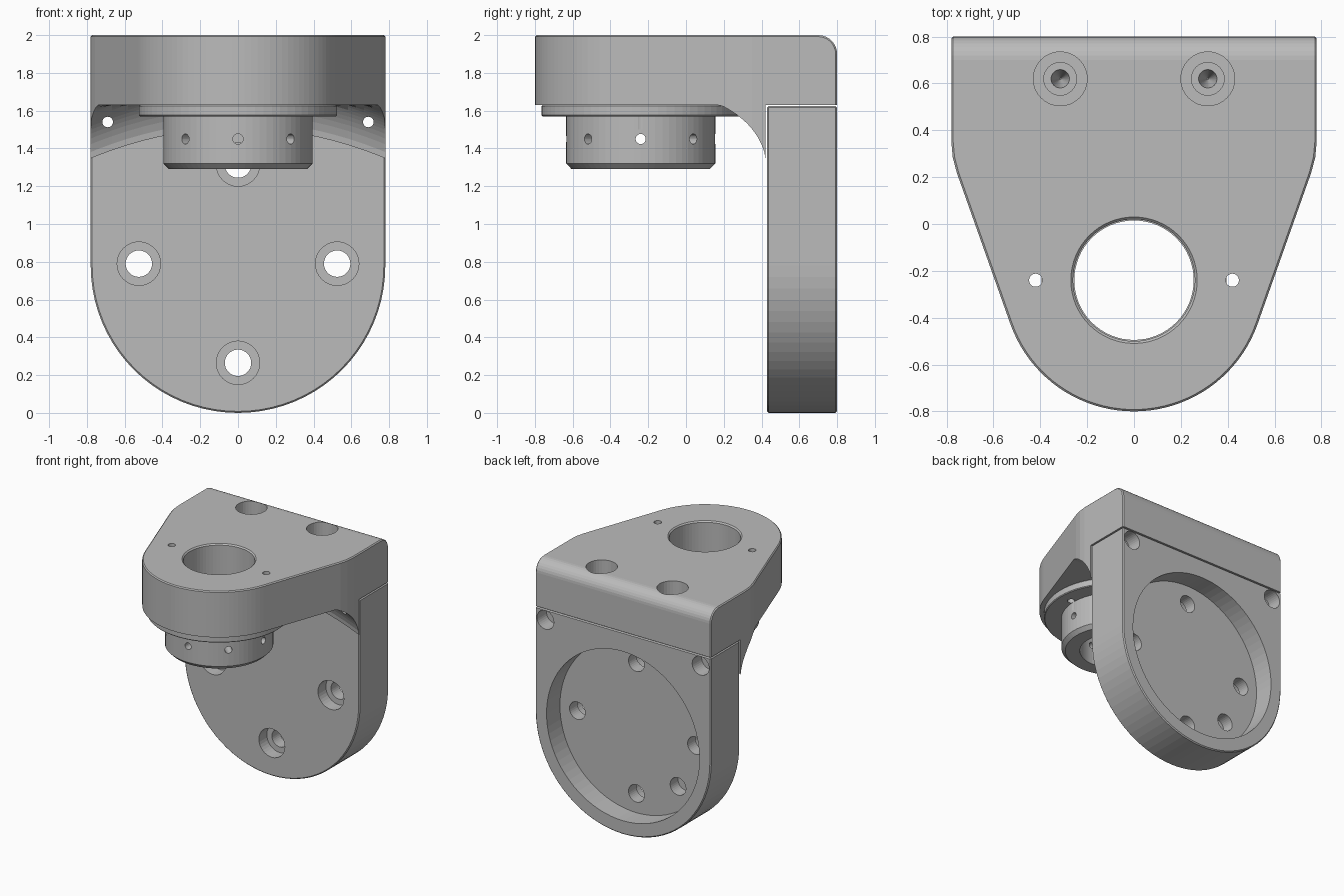
import bpy, bmesh, math
from mathutils import Matrix, Vector

if "Cube" in bpy.data.objects:
    bpy.data.objects.remove(bpy.data.objects["Cube"])

grey = bpy.data.materials.new("machined_grey")
grey.use_nodes = True
grey.diffuse_color = (0.5, 0.5, 0.5, 1)
grey.node_tree.nodes["Principled BSDF"].inputs["Base Color"].default_value = (0.5, 0.5, 0.5, 1)


def finish(bm, name):
    bmesh.ops.recalc_face_normals(bm, faces=bm.faces)
    mesh = bpy.data.meshes.new(name)
    bm.to_mesh(mesh)
    bm.free()
    mesh.materials.append(grey)
    ob = bpy.data.objects.new(name, mesh)
    bpy.context.collection.objects.link(ob)
    return ob


def prism(name, points, depth):
    """Extrude a planar outline along the depth vector."""
    bm = bmesh.new()
    face = bm.faces.new([bm.verts.new(p) for p in points])
    out = bmesh.ops.extrude_face_region(bm, geom=[face])
    bmesh.ops.translate(bm, vec=depth, verts=[v for v in out["geom"] if isinstance(v, bmesh.types.BMVert)])
    return finish(bm, name)


def rod(start, end, r1, r2=None, sides=32, name="cutter"):
    """Cylinder or cone between two points."""
    a, b = Vector(start), Vector(end)
    bm = bmesh.new()
    turn = (b - a).to_track_quat("Z", "Y").to_matrix().to_4x4()
    bmesh.ops.create_cone(bm, cap_ends=True, segments=sides, radius1=r1,
                          radius2=r1 if r2 is None else r2, depth=(b - a).length,
                          matrix=Matrix.Translation((a + b) / 2) @ turn)
    return finish(bm, name)


def box(lo, hi):
    bm = bmesh.new()
    bmesh.ops.create_cube(bm, size=1)
    for v in bm.verts:
        v.co = [hi[i] if v.co[i] > 0 else lo[i] for i in range(3)]
    return finish(bm, "cutter")


def apply(ob, mod):
    bpy.context.view_layer.objects.active = ob
    bpy.ops.object.modifier_apply(modifier=mod.name)


def soften(ob, width=0.008):
    mod = ob.modifiers.new("edges", "BEVEL")
    mod.width, mod.segments = width, 1
    mod.limit_method, mod.angle_limit = "ANGLE", math.radians(40)
    apply(ob, mod)


def combine(ob, other, operation="DIFFERENCE"):
    mod = ob.modifiers.new("cut", "BOOLEAN")
    mod.operation, mod.solver, mod.object = operation, "EXACT", other
    apply(ob, mod)
    bpy.data.objects.remove(other)


def arc(radius, a0, a1, n):
    return [(radius * math.cos(t), radius * math.sin(t))
            for t in (math.radians(a0 + (a1 - a0) * i / n) for i in range(n + 1))]


W, BACK, AXIS, SEAM = 0.78, 0.8, -0.24, 1.63

# Top bracket: rounded nose, tapered flanks, square back
right = [(W, BACK), (W, 0.35), (0.774, 0.285), (0.757, 0.22)]
nose = [(x, y + AXIS) for x, y in arc(0.56, -19.5, -160.5, 40)]
outline = right + nose + [(-x, y) for x, y in reversed(right)]
bracket = prism("top_bracket", [(x, y, 1.2) for x, y in outline], (0, 0, 0.8))
bm = bmesh.new()
bm.from_mesh(bracket.data)
edge = [e for e in bm.edges if all(v.co.z > 1.9 and v.co.y > BACK - 0.01 for v in e.verts)]
bmesh.ops.bevel(bm, geom=edge, offset=0.1, segments=8, profile=0.5, affect="EDGES")
bm.to_mesh(bracket.data)
bm.free()
soften(bracket)

# Arched concave gusset under the bracket
bm = bmesh.new()
bmesh.ops.create_grid(bm, x_segments=24, y_segments=48, size=1)
for v in bm.verts:
    t = (v.co.y + 1) / 2
    y = -1 + 1.43 * t ** 0.5
    rise = math.sqrt(max(0, 0.35 ** 2 - max(0, y - 0.08) ** 2))
    v.co.y = y
    v.co.z = min(SEAM, 1.44 + rise - 0.263 * v.co.x ** 2)
out = bmesh.ops.extrude_face_region(bm, geom=bm.faces[:])
for v in out["geom"]:
    if isinstance(v, bmesh.types.BMVert):
        v.co.z = 1.0
combine(bracket, finish(bm, "cutter"))
combine(bracket, box((-1, 0.42, 1), (1, 1, SEAM)))

# Back plate: half-round bottom
plate_outline = [(W, 0.43, 1.624)] + [(x, 0.43, z + W) for x, z in arc(W, 0, -180, 40)] + [(-W, 0.43, 1.624)]
plate = prism("back_plate", plate_outline, (0, BACK - 0.43, 0))
soften(plate)
combine(plate, rod((0, 0.63, 0.79), (0, 1, 0.79), 0.68, sides=80))

# Counterbored mounting holes and one blind hole in the plate
for i in range(4):
    x, z = 0.525 * math.cos(i * math.pi / 2), 0.79 + 0.525 * math.sin(i * math.pi / 2)
    combine(plate, rod((x, 0.3, z), (x, 0.9, z), 0.07))
    combine(plate, rod((x, 0.3, z), (x, 0.53, z), 0.115))
combine(plate, rod((-0.37, 0.53, 0.42), (-0.37, 0.9, 0.42), 0.07))

for s in (-1, 1):
    # Corner screws from the back into the gusset
    x = s * 0.69
    for part in (plate, bracket):
        combine(part, rod((x, 0, 1.54), (x, 0.9, 1.54), 0.028, sides=20))
    combine(plate, rod((x, 0.68, 1.54), (x, 0.9, 1.54), 0.075))
    # Vertical screws through the bracket into the plate
    x = s * 0.315
    combine(bracket, rod((x, 0.62, 1.5), (x, 0.62, 2.1), 0.07))
    combine(bracket, rod((x, 0.62, 1.8), (x, 0.62, 2.1), 0.115))
    combine(plate, rod((x, 0.62, 1.45), (x, 0.62, 1.7), 0.003, 0.055))
    # Small pin holes beside the bore
    combine(bracket, rod((s * 0.42, AXIS, 1.4), (s * 0.42, AXIS, 2.1), 0.028, sides=20))

combine(bracket, rod((0, AXIS, 1.4), (0, AXIS, 2.1), 0.26, sides=64))
combine(bracket, rod((0, AXIS, 1.99), (0, AXIS, 2.01), 0.26, 0.28, sides=64))

# Flange and hub collar with radial set-screw holes
collar = rod((0, AXIS, 1.57), (0, AXIS, SEAM), 0.525, sides=72, name="hub_collar")
soften(collar, 0.006)
combine(collar, rod((0, AXIS, 1.32), (0, AXIS, 1.6), 0.395, sides=64), "UNION")
combine(collar, rod((0, AXIS, 1.29), (0, AXIS, 1.32), 0.365, 0.395, sides=64), "UNION")
combine(collar, rod((0, AXIS, 1.2), (0, AXIS, 1.7), 0.255, sides=64))
for s in (-1, 1):
    combine(collar, rod((s * 0.42, AXIS, 1.5), (s * 0.42, AXIS, 1.7), 0.028, sides=20))
for i in range(4):
    dx, dy = 0.6 * math.cos(i * math.pi / 4), 0.6 * math.sin(i * math.pi / 4)
    combine(collar, rod((-dx, AXIS - dy, 1.45), (dx, AXIS + dy, 1.45), 0.027, sides=20))
